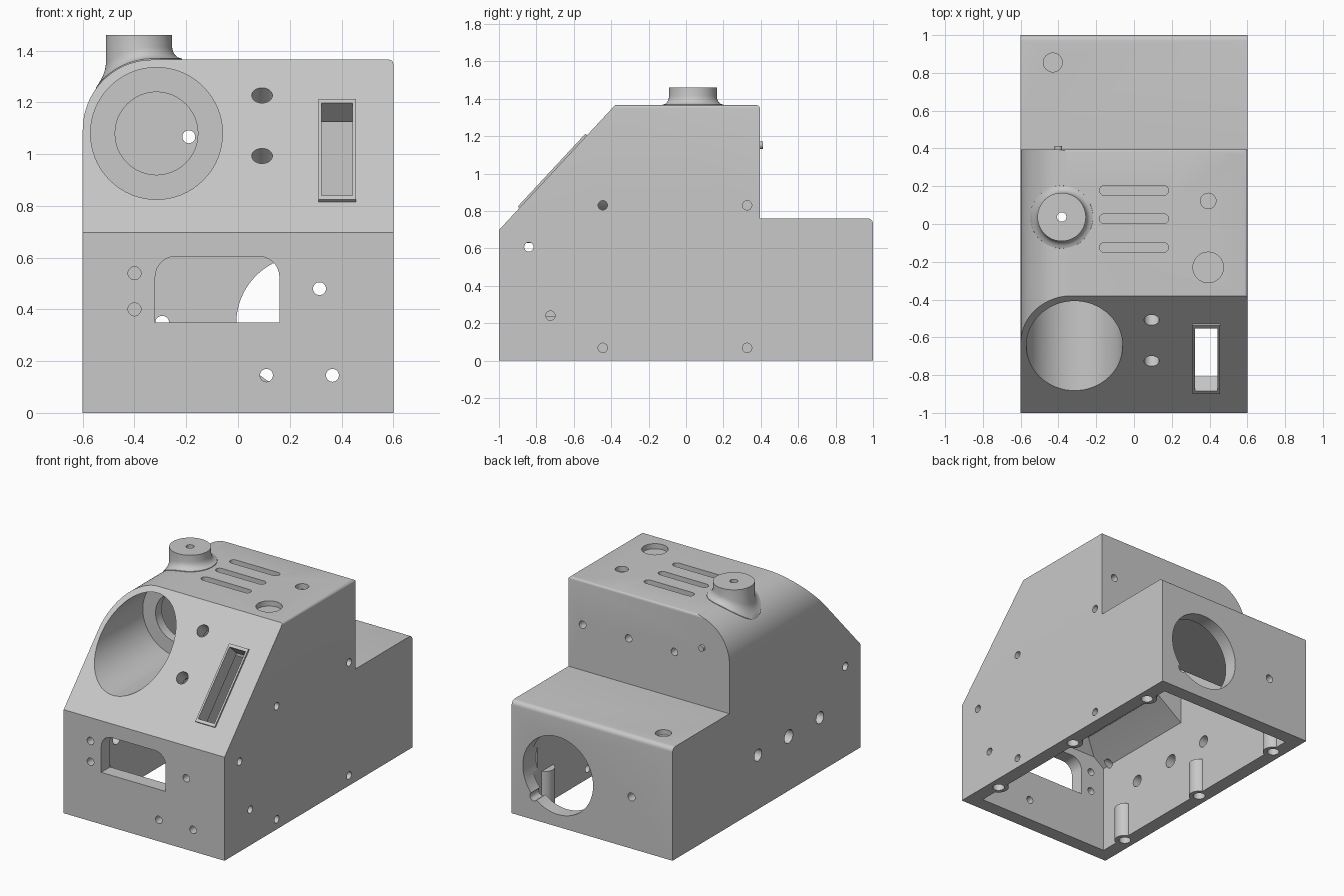
import bpy, bmesh
from math import sin, cos, pi, sqrt, atan2
from mathutils import Matrix

if "Cube" in bpy.data.objects:
    bpy.data.objects.remove(bpy.data.objects["Cube"], do_unlink=True)

grey = bpy.data.materials.new("light_grey")
grey.use_nodes = True
grey.diffuse_color = (0.58, 0.58, 0.58, 1)
grey.node_tree.nodes["Principled BSDF"].inputs["Base Color"].default_value = (0.58, 0.58, 0.58, 1)


def finish(bm, name):
    bmesh.ops.recalc_face_normals(bm, faces=bm.faces)
    mesh = bpy.data.meshes.new(name)
    bm.to_mesh(mesh)
    bm.free()
    mesh.materials.append(grey)
    ob = bpy.data.objects.new(name, mesh)
    bpy.context.collection.objects.link(ob)
    return ob


def loft(rings, name, matrix=None):
    """Closed solid through rings of equal point count."""
    bm = bmesh.new()
    vs = [[bm.verts.new(p) for p in ring] for ring in rings]
    n = len(vs[0])
    for a, b in zip(vs, vs[1:]):
        for i in range(n):
            bm.faces.new((a[i], a[(i + 1) % n], b[(i + 1) % n], b[i]))
    bm.faces.new(vs[0])
    bm.faces.new(vs[-1])
    if matrix:
        bm.transform(matrix)
    return finish(bm, name)


def prism(points, axis, lo, hi, name="cutter", matrix=None):
    place = {"x": lambda u, v, t: (t, u, v),
             "y": lambda u, v, t: (u, t, v),
             "z": lambda u, v, t: (u, v, t)}[axis]
    return loft([[place(u, v, t) for u, v in points] for t in (lo, hi)], name, matrix)


def arc(u, v, r, a0, a1, n=8):
    return [(u + r * cos(pi * (a0 + (a1 - a0) * i / n) / 180),
             v + r * sin(pi * (a0 + (a1 - a0) * i / n) / 180)) for i in range(n + 1)]


def circle(u, v, r, n=32):
    return arc(u, v, r, 0, 360, n)[:-1]


def rect(u, v, w, h):
    return [(u - w / 2, v - h / 2), (u + w / 2, v - h / 2), (u + w / 2, v + h / 2), (u - w / 2, v + h / 2)]


def combine(target, tool, operation="DIFFERENCE"):
    mod = target.modifiers.new("cut", "BOOLEAN")
    mod.operation, mod.object, mod.solver = operation, tool, "EXACT"
    bpy.context.view_layer.objects.active = target
    bpy.ops.object.modifier_apply(modifier=mod.name)
    bpy.data.objects.remove(tool, do_unlink=True)


WALL = 0.095
STEP_Y = 0.395

# Stepped outer body with one broad rounded shoulder
side = [(-1, 0), (-1, 0.698), (-0.38, 1.365)]
side += arc(STEP_Y - 0.015, 1.35, 0.015, 90, 0, 4) + [(STEP_Y, 0.76)]
side += arc(0.97, 0.73, 0.03, 90, 0, 6) + [(1, 0)]
housing = prism(side, "x", -0.6, 0.6, "housing")
section = [(-0.6, -0.1)] + arc(-0.33, 1.095, 0.27, 180, 90, 24)
section += arc(0.585, 1.35, 0.015, 90, 0, 4) + [(0.6, -0.1)]
combine(housing, prism(section, "y", -1.2, 1.2), "INTERSECT")

# Hollow interior, open underneath
front, half, roof = -1 + WALL, 0.6 - WALL, 1.365 - WALL
inner = [(front, -0.1), (front, 0.66), (-0.338, roof), (STEP_Y - WALL, roof),
         (STEP_Y - WALL, 0.76 - WALL), (1 - WALL, 0.76 - WALL), (1 - WALL, -0.1)]
cavity = prism(inner, "x", -half, half, "cavity")
section = [(-half, -0.2)] + arc(-0.33, 1.095, 0.27 - WALL, 180, 90, 24) + [(half, roof), (half, -0.2)]
combine(cavity, prism(section, "y", -1.2, 1.2), "INTERSECT")

# Solid left inside the cavity: socket with sloped support, and screw posts
TX, TZ = -0.315, 1.08
support = [(-0.7, 0.463), (-0.32, 0.735), (-0.1, 0.85), (-0.1, 1.2), (-0.7, 1.2)]
combine(cavity, prism(support, "y", -1.1, -0.135))
combine(cavity, prism(circle(TX, TZ, 0.345, 48), "y", -1.1, -0.135))
POSTS = [(x, y) for x in (-0.527, 0.527) for y in (-0.72, 0.02, 0.757)]
for x, y in POSTS:
    combine(cavity, prism(circle(x, y, 0.065), "z", -0.3, 0.237))
combine(housing, cavity)

# Raised slot frame on the sloped face
angle = atan2(0.667, 0.62)


def slope_at(x, z):
    return Matrix.Translation((x, -1 + (z - 0.698) * 0.62 / 0.667, z)) @ Matrix.Rotation(angle, 4, "X")


slot = slope_at(0.383, 1.01)
combine(housing, prism(rect(0, 0, 0.145, 0.53), "z", -0.045, 0.012, matrix=slot), "UNION")
combine(housing, prism(rect(0, 0, 0.12, 0.488), "z", -0.2, 0.1, matrix=slot))

# Flared neck that follows the shoulder
NX, NY = -0.383, 0.037


def shoulder(x):
    return 1.095 + sqrt(0.27 ** 2 - (x + 0.33) ** 2) if x < -0.33 else 1.365


rings = []
for r, h in [(0.168, -0.03), (0.166, 0.004), (0.15, 0.009), (0.138, 0.02), (0.131, 0.034), (0.128, 0.05)]:
    rings.append([(x, y, shoulder(x) + h) for x, y in circle(NX, NY, r, 48)])
rings.append([(x, y, 1.46) for x, y in circle(NX, NY, 0.128, 48)])
combine(housing, loft(rings, "neck"), "UNION")
combine(housing, prism(circle(NX, NY, 0.025), "z", 1, 1.6))

# Small peg on the upper back wall
combine(housing, prism(circle(-0.4, 1.152, 0.02), "y", 0.36, 0.412), "UNION")

# Large socket bore with a stepped ring at its end
combine(housing, prism(circle(TX, TZ, 0.255, 64), "y", -1.2, -0.2))
combine(housing, prism(circle(TX, TZ, 0.16, 48), "y", -0.4, -0.1))

# Button holes square to the slope
for z in (1.227, 0.993):
    combine(housing, prism(circle(0, 0, 0.04), "z", -0.2, 0.1, matrix=slope_at(0.093, z)))

# Front window and round front holes
window = [(-0.32, 0.35), (0.16, 0.35)] + arc(0.08, 0.525, 0.08, 0, 90) + arc(-0.24, 0.525, 0.08, 90, 180)
combine(housing, prism(window, "y", -1.1, -0.86))
for x, z in [(-0.4, 0.54), (-0.4, 0.4), (0.315, 0.48), (0.11, 0.145), (0.365, 0.145)]:
    combine(housing, prism(circle(x, z, 0.025, 24), "y", -1.1, -0.86))

# Back holes: large notched port, small hole beside it, a row above
combine(housing, prism(circle(0.255, 0.345, 0.262, 64), "y", 0.86, 1.1))
combine(housing, prism(circle(0.437, 0.155, 0.028, 24), "y", 0.86, 1.1))
combine(housing, prism(circle(-0.293, 0.348, 0.027, 24), "y", 0.86, 1.1))
for x in (0.495, 0.152, -0.19):
    combine(housing, prism(circle(x, 1.067, 0.025, 24), "y", 0.25, 0.5))

# Side wall holes
for y, z in [(-0.84, 0.607), (-0.725, 0.24), (-0.445, 0.83), (0.327, 0.83), (-0.445, 0.068), (0.327, 0.068)]:
    combine(housing, prism(circle(y, z, 0.025, 24), "x", 0.47, 0.7))
for y, z, r in [(-0.84, 0.607, 0.027), (-0.57, 0.365, 0.04), (-0.237, 0.365, 0.045), (0.09, 0.365, 0.04)]:
    combine(housing, prism(circle(y, z, r, 24), "x", -0.7, -0.47))

# Shallow slots and recesses in the top surfaces
for y in (0.178, 0.028, -0.124):
    stadium = arc(0.157, y, 0.026, -90, 90) + arc(-0.157, y, 0.026, 90, 270)
    combine(housing, prism(stadium, "z", 1.33, 1.5))
for x, y, r, z in [(0.393, 0.122, 0.041, 1.33), (0.393, -0.23, 0.081, 1.33), (-0.43, 0.855, 0.05, 0.725)]:
    combine(housing, prism(circle(x, y, r), "z", z, z + 0.2))

# Screw holes in the posts
for x, y in POSTS:
    combine(housing, prism(circle(x, y, 0.038, 24), "z", -0.1, 0.2))

bpy.ops.object.select_all(action="DESELECT")
housing.select_set(True)
bpy.context.view_layer.objects.active = housing
bpy.ops.object.shade_smooth_by_angle(angle=pi / 6)
